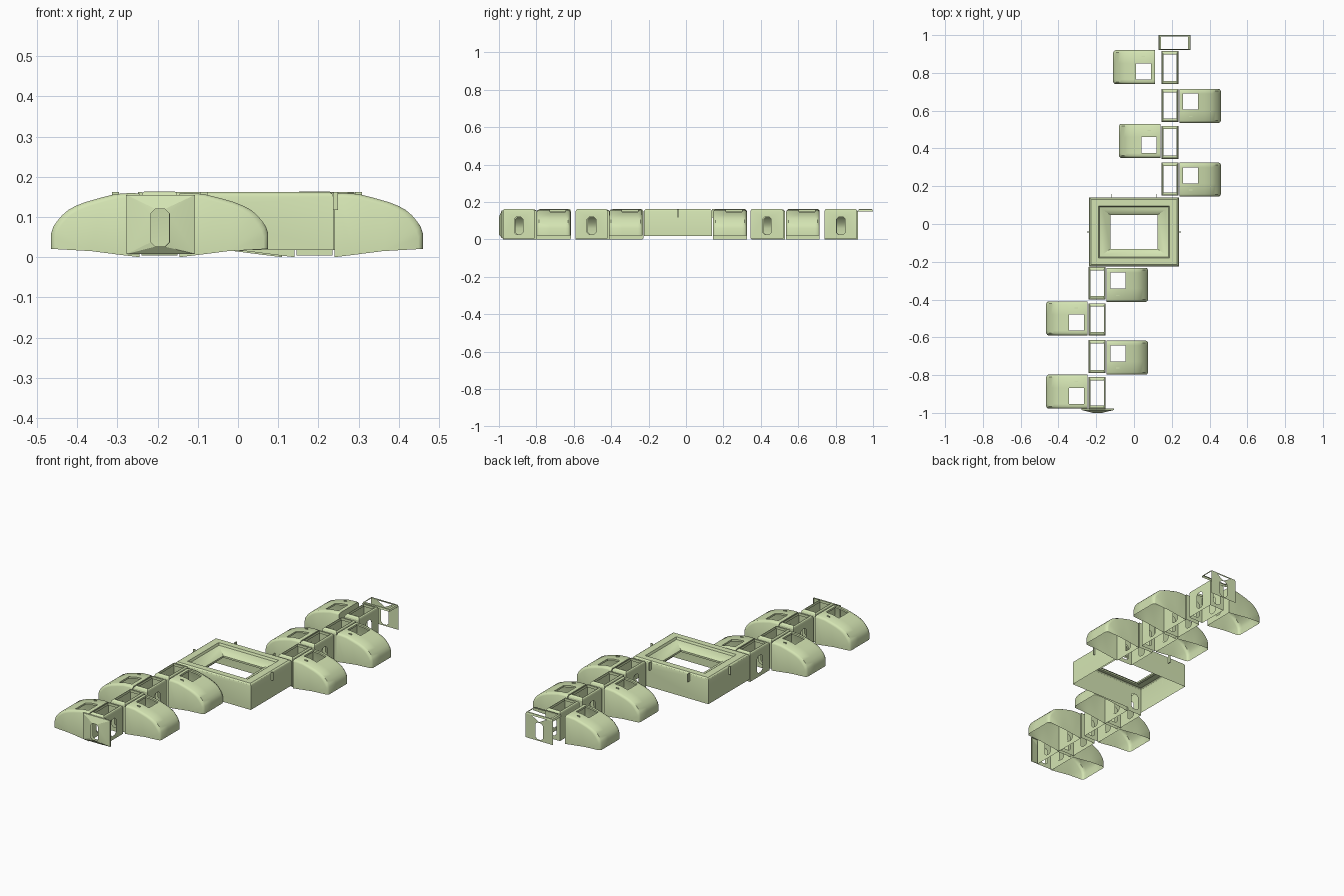
import bpy, bmesh, math
from mathutils import Vector, Matrix

if "Cube" in bpy.data.objects:
    bpy.data.objects.remove(bpy.data.objects["Cube"])

mat = bpy.data.materials.new("pale_green")
mat.diffuse_color = (0.66, 0.78, 0.45, 1)
mat.use_nodes = True
mat.node_tree.nodes["Principled BSDF"].inputs["Base Color"].default_value = mat.diffuse_color


def finish(bm, name, loc=(0, 0, 0), rot=0.0, angle=25):
    bmesh.ops.remove_doubles(bm, verts=bm.verts, dist=0.0004)
    bmesh.ops.recalc_face_normals(bm, faces=bm.faces)
    me = bpy.data.meshes.new(name)
    bm.to_mesh(me)
    bm.free()
    ob = bpy.data.objects.new(name, me)
    bpy.context.collection.objects.link(ob)
    me.materials.append(mat)
    ob.location = loc
    ob.rotation_euler.z = rot
    bpy.ops.object.select_all(action='DESELECT')
    ob.select_set(True)
    bpy.context.view_layer.objects.active = ob
    bpy.ops.object.shade_smooth_by_angle(angle=math.radians(angle))
    return ob


def fill(bm, loops, normal):
    """Flat wall from an outer loop plus hole loops."""
    edges = []
    for pts in loops:
        vs = [bm.verts.new(p) for p in pts]
        edges += [bm.edges.new((vs[i - 1], vs[i])) for i in range(len(vs))]
    bmesh.ops.triangle_fill(bm, edges=edges, use_beauty=True, normal=normal)


def door(c):
    """Doorway outline with cut corners, as (sideways, height) pairs."""
    w, b, t, k = 0.023, 0.026, 0.12, 0.011
    return [(c - w, b + k), (c - w + k, b), (c + w - k, b), (c + w, b + k),
            (c + w, t - k), (c + w - k, t), (c - w + k, t), (c - w, t - k)]


def rect(hx, hy, z):
    return [(-hx, -hy, z), (hx, -hy, z), (hx, hy, z), (-hx, hy, z)]


def rings(bm, levels):
    """Skin a stack of rectangular rings (half x, half y, z)."""
    loops = [[bm.verts.new(p) for p in rect(*l)] for l in levels]
    for a, b in zip(loops, loops[1:]):
        for i in range(4):
            j = (i + 1) % 4
            bm.faces.new((a[i], a[j], b[j], b[i]))


def walls(bm, hx, hy, z0, z1, doors):
    """Four upright walls; doors maps a side to its doorway position."""
    for side, s, h, n in (("s", -hy, hx, (0, 1, 0)), ("n", hy, hx, (0, 1, 0)),
                          ("w", -hx, hy, (1, 0, 0)), ("e", hx, hy, (1, 0, 0))):
        loops = [[(-h, z0), (h, z0), (h, z1), (-h, z1)]]
        if side in doors:
            loops.append(door(doors[side]))
        put = (lambda p: (p[0], s, p[1])) if side in "sn" else (lambda p: (s, p[0], p[1]))
        fill(bm, [[put(p) for p in l] for l in loops], n)


def box(bm, c, size):
    bmesh.ops.create_cube(bm, size=1, matrix=Matrix.Translation(c) @ Matrix.Diagonal((*size, 1)))


# Half-dome pod: u runs from the inner wall outwards
PROFILE = [(0, .158), (.02, .16), (.06, .157), (.10, .147), (.135, .137), (.16, .127),
           (.178, .117), (.193, .104), (.205, .09), (.214, .077), (.22, .06), (.22, .02)]


def pod(name, x, y, rot):
    bm = bmesh.new()
    hw = .09
    stations = [(-hw, 1), (-hw + .004, .4), (-hw + .012, 0), (-.02, 0),
                (.065, 0), (hw - .012, 0), (hw - .004, .4), (hw, 1)]
    rows = []
    for v, k in stations:
        rows.append([bm.verts.new((u * (1 - .05 * k), v, z if z == .02 else z - .011 * k))
                     for u, z in PROFILE])
    for j in range(len(rows) - 1):
        for i in range(len(PROFILE) - 1):
            if j == 3 and i in (1, 2):
                continue  # skylight
            bm.faces.new((rows[j][i], rows[j][i + 1], rows[j + 1][i + 1], rows[j + 1][i]))
    # skylight lip
    ring = [rows[3][1], rows[3][2], rows[3][3], rows[4][3], rows[4][2], rows[4][1]]
    low = [bm.verts.new(v.co - Vector((0, 0, .01))) for v in ring]
    for i in range(6):
        bm.faces.new((ring[i - 1], ring[i], low[i], low[i - 1]))
    # curved-sided end walls reaching the ground at the inner side
    for row, v in ((rows[0], -hw), (rows[-1], hw)):
        fill(bm, [[p.co.copy() for p in row] + [(.12, v, .015), (.05, v, .006), (0, v, 0)]], (0, 1, 0))
    # inner wall with doorway
    inner = [(-hw, 0), (hw, 0)] + [(r[0].co.y, r[0].co.z) for r in reversed(rows)]
    fill(bm, [[(0, *p) for p in inner], [(0, *p) for p in door(0)]], (1, 0, 0))
    # little roof rib
    box(bm, (.06, -.055, .157), (.018, .004, .01))
    finish(bm, name, (x, y, 0), rot, 35)


def corridor(name, x, y0, y1):
    bm = bmesh.new()
    hx, hy = .045, (y1 - y0) / 2
    walls(bm, hx, hy, .004, .152, {"s": 0, "n": 0, "e": 0, "w": 0})
    rings(bm, [(hx, hy, .152), (hx - .003, hy - .004, .160), (hx - .008, hy - .010, .164),
               (hx - .010, hy - .018, .164), (hx - .010, hy - .018, .150)])
    finish(bm, name, (x, (y0 + y1) / 2, 0))


NX, SX = .19, -.195   # corridor axes of the two wings
# (pod inner-wall x, pod y centre, faces left?, corridor x, corridor y range)
UNITS = [(.11, .83, True, NX, .74, .915), (.24, .625, False, NX, .54, .715),
         (.14, .44, True, NX, .345, .52), (.24, .235, False, NX, .15, .325),
         (-.145, -.322, False, SX, -.40, -.228), (-.245, -.50, True, SX, -.59, -.42),
         (-.145, -.708, False, SX, -.79, -.615), (-.245, -.888, True, SX, -.98, -.81)]
for i, (px, py, left, cx, y0, y1) in enumerate(UNITS, 1):
    pod(f"pod_{i}", px, py, math.pi if left else 0)
    corridor(f"corridor_{i}", cx, y0, y1)

# Central hall: open-roofed block with a sunken sloping frame
bm = bmesh.new()
HX, HY = .2375, .1825
walls(bm, HX, HY, .018, .15, {"s": -.195, "n": .19})
rings(bm, [(HX, HY, .15), (HX - .003, HY - .003, .157), (HX - .01, HY - .01, .162),
           (.187, .138, .162), (.182, .133, .150), (.165, .118, .145), (.125, .09, .122), (.125, .09, .112)])
for x in (-.12, .12):
    box(bm, (x, HY + .009, .14), (.004, .018, .045))
for x in (-HX - .006, HX + .006):
    box(bm, (x, 0, .14), (.012, .004, .045))
finish(bm, "central_hall", (0, -.0425, 0))

# South entrance panel, flaring out to its doorway
bm = bmesh.new()
x0, x1 = -.277, -.107
outer = [(x0, .008), (x1, .008), (x1, .155), (x0, .155)]
fill(bm, [[(x, -.985, z) for x, z in outer],
          [(x, -1.0, z) for x, z in door(-.194)]], (0, 1, 0))
for a, b in ((1, 2), (2, 3), (3, 0)):
    (xa, za), (xb, zb) = outer[a], outer[b]
    bm.faces.new([bm.verts.new(p) for p in ((xa, -.985, za), (xb, -.985, zb),
                                            (xb, -.977, zb), (xa, -.977, za))])
finish(bm, "south_entrance", angle=10)

# North entrance: end wall notched above the doorway, thin open roof frame
bm = bmesh.new()
hx, hy = .085, .04
outer = [(-hx, .018), (hx, .018), (hx, .152), (.05, .152), (0, .124), (-.05, .152), (-hx, .152)]
fill(bm, [[(x, hy, z) for x, z in outer], [(x, hy, z) for x, z in door(0)]], (0, 1, 0))
rings(bm, [(hx, hy, .150), (hx - .004, hy - .003, .160), (hx - .014, hy - .007, .162)])
finish(bm, "north_entrance", (.215, .96, 0))
